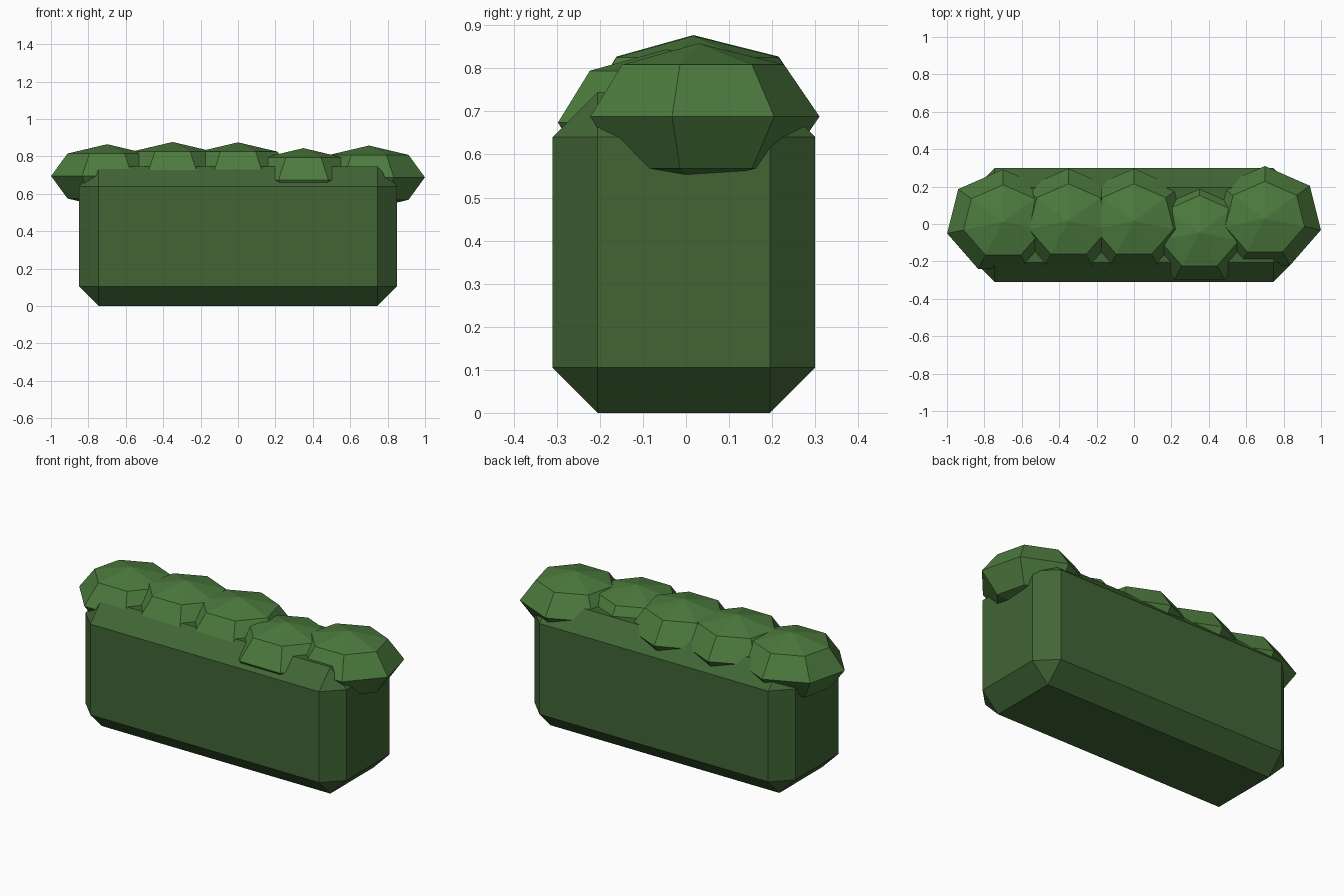
import bpy, bmesh
from mathutils import Matrix

if "Cube" in bpy.data.objects:
    bpy.data.objects.remove(bpy.data.objects["Cube"])


def material(name, color):
    mat = bpy.data.materials.new(name)
    mat.diffuse_color = (*color, 1)
    mat.use_nodes = True
    mat.node_tree.nodes["Principled BSDF"].inputs["Base Color"].default_value = mat.diffuse_color
    return mat


def add_object(name, bm, mat, location):
    mesh = bpy.data.meshes.new(name)
    bm.to_mesh(mesh)
    bm.free()
    mesh.materials.append(mat)
    obj = bpy.data.objects.new(name, mesh)
    obj.location = location
    bpy.context.collection.objects.link(obj)
    return obj


hedge_green = material("hedge_green", (0.053, 0.130, 0.036))
leaf_green = material("leaf_green", (0.072, 0.195, 0.047))

# Hedge body: chamfered box
bm = bmesh.new()
bmesh.ops.create_cube(bm, size=1, matrix=Matrix.Diagonal((1.70, 0.61, 0.745, 1)))
bmesh.ops.bevel(bm, geom=bm.edges[:], offset=0.105, segments=1, affect='EDGES')
add_object("hedge_body", bm, hedge_green, (0, -0.005, 0.3725))

# Leaf clumps: squashed seven-sided low-poly spheres along the top
clumps = [(-0.70, 0.012, 0.695), (-0.35, 0.017, 0.707), (0.0, 0.017, 0.705),
          (0.35, -0.045, 0.674), (0.70, 0.030, 0.688)]
for i, location in enumerate(clumps, 1):
    bm = bmesh.new()
    bmesh.ops.create_uvsphere(bm, u_segments=7, v_segments=4, radius=1,
                              matrix=Matrix.Diagonal((0.307, 0.28, 0.17, 1)))
    add_object(f"leaf_clump_{i}", bm, leaf_green, location)
